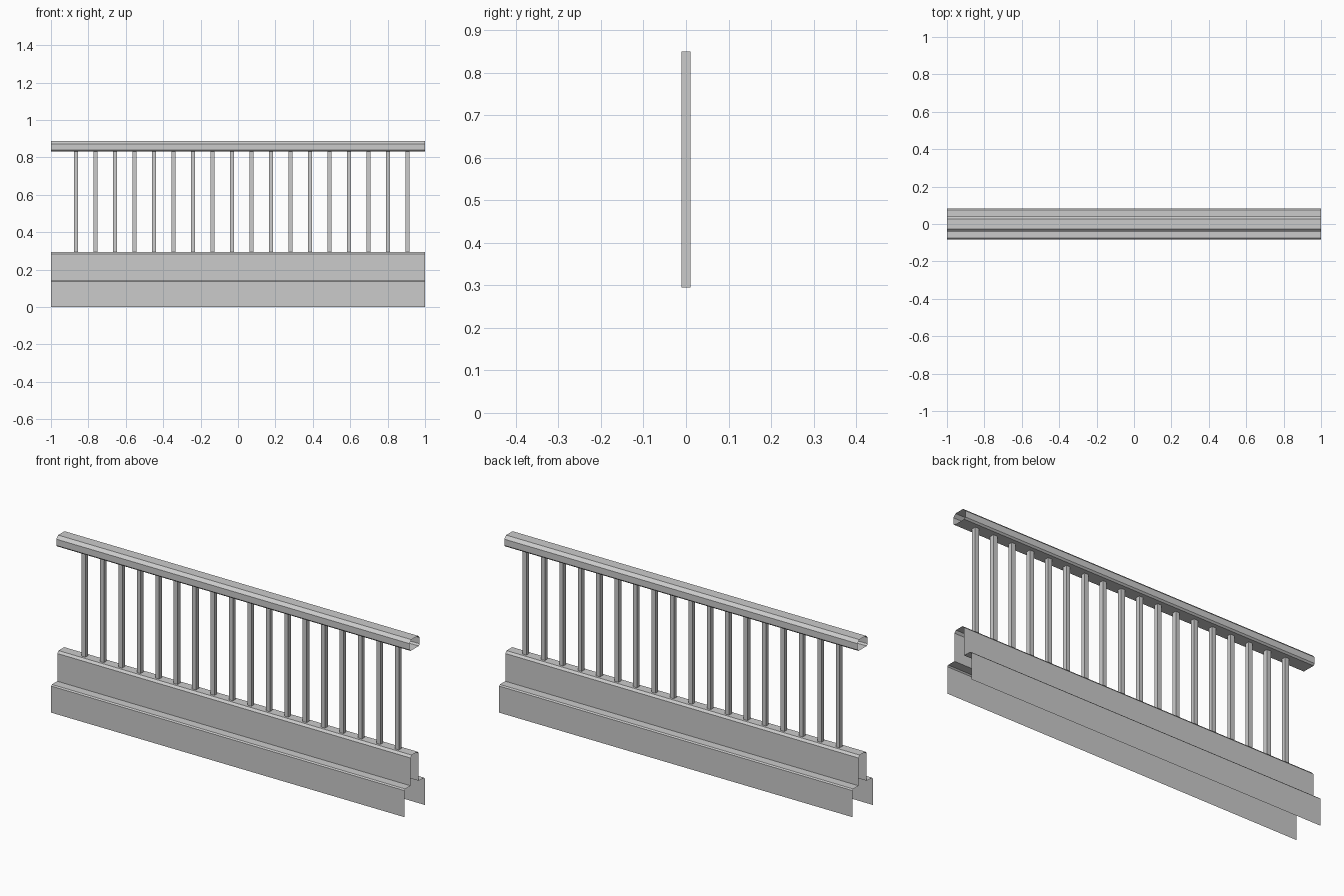
import bpy

if "Cube" in bpy.data.objects:
    bpy.data.objects.remove(bpy.data.objects["Cube"])

HALF = 1.0  # half length of the balustrade


def make_object(name, verts, faces):
    mesh = bpy.data.meshes.new(name)
    mesh.from_pydata(verts, [], faces)
    mesh.update()
    obj = bpy.data.objects.new(name, mesh)
    bpy.context.collection.objects.link(obj)
    return obj


def extrude_profile(name, half_profile, closed):
    """Mirror a (y, z) half profile in y and sweep it along x as an open-ended shell."""
    left = [(-y, z) for y, z in half_profile]
    profile = left + list(reversed(half_profile))
    n = len(profile)
    verts = [(x, y, z) for x in (-HALF, HALF) for y, z in profile]
    count = n if closed else n - 1
    faces = [(i, n + i, n + (i + 1) % n, (i + 1) % n)[::-1] for i in range(count)]
    return make_object(name, verts, faces)


# Stepped plinth: wide skirt, ledge and narrow upper kerb, open underneath
extrude_profile("plinth", [(0.082, 0.0), (0.082, 0.136), (0.076, 0.142),
                           (0.033, 0.142), (0.033, 0.284), (0.023, 0.295)], False)

# Handrail: hollow eight-sided tube with a shallow chamfer below
extrude_profile("handrail", [(0.033, 0.832), (0.041, 0.840),
                             (0.041, 0.872), (0.026, 0.887)], True)

# Row of square balusters between plinth and handrail
COUNT, FIRST, LAST = 18, -0.867, 0.907
R, LOW, HIGH = 0.011, 0.295, 0.85
for k in range(COUNT):
    x = FIRST + (LAST - FIRST) * k / (COUNT - 1)
    ring = [(x - R, -R), (x + R, -R), (x + R, R), (x - R, R)]
    verts = [(px, py, z) for z in (LOW, HIGH) for px, py in ring]
    sides = [(i, (i + 1) % 4, 4 + (i + 1) % 4, 4 + i) for i in range(4)]
    make_object(f"baluster_{k + 1:02d}", verts, sides)
